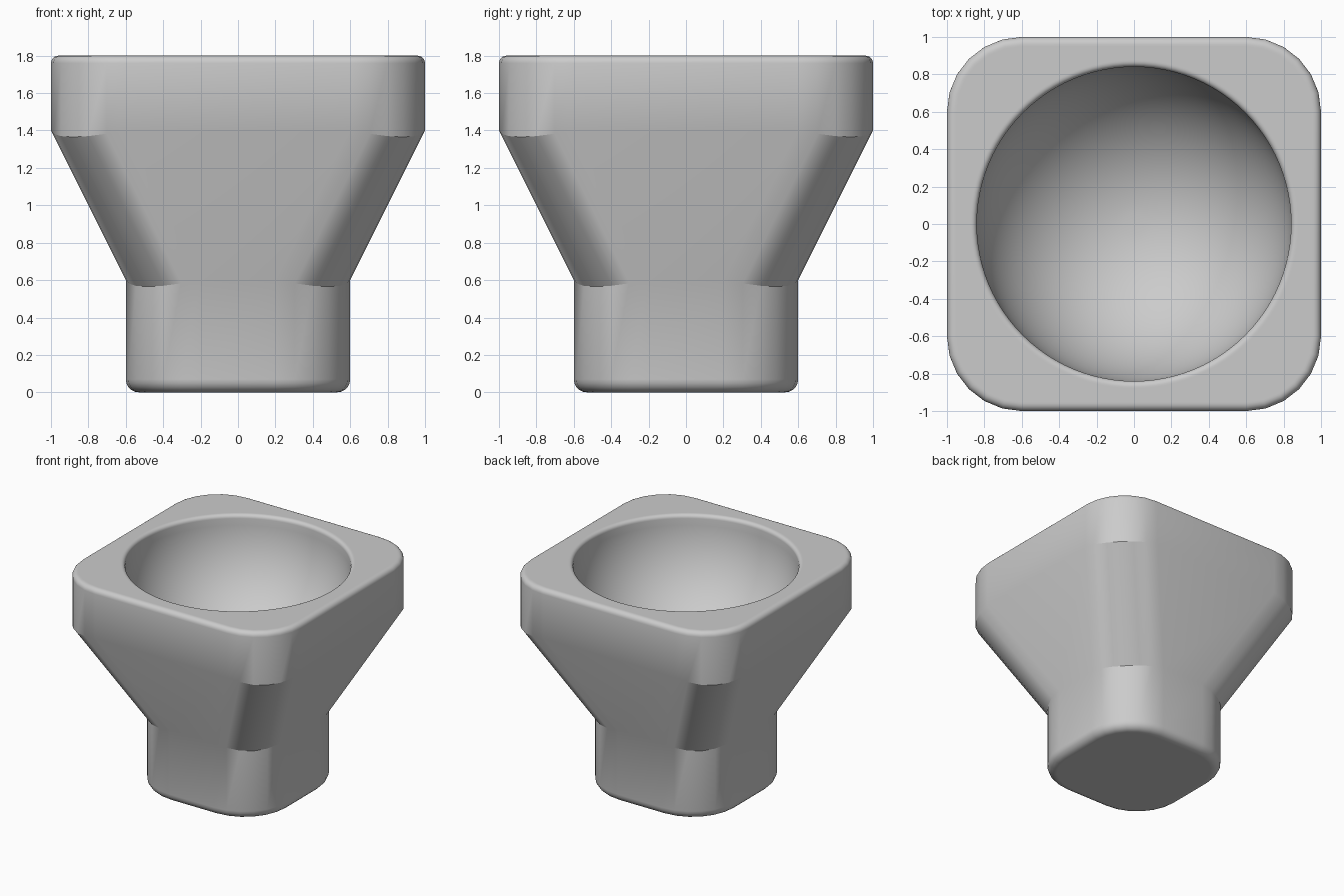
import bpy, bmesh
from math import sin, cos, pi, radians

if "Cube" in bpy.data.objects:
    bpy.data.objects.remove(bpy.data.objects["Cube"])

CORNER = 0.4      # plan radius of the rounded corners
SEGMENTS = 6      # facets per corner
ROUND = 96        # facets round the bowl
bm = bmesh.new()


def square_ring(half, inset, z, dip=0.0):
    """Rounded square, shrunk by inset; dip lowers the corner middles."""
    ring = []
    for quarter in range(4):
        for i in range(SEGMENTS + 1):
            a = pi / 2 * (quarter + i / SEGMENTS)
            sx = 1 if quarter in (0, 3) else -1
            sy = 1 if quarter in (0, 1) else -1
            r = CORNER - inset
            c = half - CORNER
            ring.append(bm.verts.new((sx * c + r * cos(a), sy * c + r * sin(a),
                                      z - dip * abs(sin(2 * a)))))
    return ring


def circle_ring(r, z):
    return [bm.verts.new((r * cos(2 * pi * i / ROUND), r * sin(2 * pi * i / ROUND), z))
            for i in range(ROUND)]


def loft(rings):
    for a, b in zip(rings, rings[1:]):
        n = len(a)
        for i in range(n):
            bm.faces.new((a[i], a[(i + 1) % n], b[(i + 1) % n], b[i]))


def loop_edges(ring):
    return [bm.edges.get((ring[i - 1], ring[i])) for i in range(len(ring))]


# Outer shell: rounded foot, neck, flare, rim block, rounded top edge
steps = [radians(a) for a in (0, 18, 36, 54, 72, 90)]
low, high = 0.07, 0.04
shell = [square_ring(0.6, low + 0.01, 0)]
shell += [square_ring(0.6, low * (1 - sin(a)), low * (1 - cos(a))) for a in steps]
shell += [square_ring(0.6, 0, 0.6, 0.035), square_ring(1, 0, 1.4, 0.035)]
shell += [square_ring(1, high * (1 - cos(a)), 1.8 - high * (1 - sin(a))) for a in steps]
shell.append(square_ring(1, high + 0.01, 1.8))
loft(shell)
bm.faces.new(shell[0])

# Bowl: softened lip running into a hemisphere
lip, radius = 0.03, 0.84
bowl = [circle_ring(radius + lip + 0.008, 1.8)]
bowl += [circle_ring(radius + lip * (1 - sin(a)), 1.8 - lip * (1 - cos(a))) for a in steps]
levels = 24
bowl += [circle_ring(radius * cos(pi / 2 * i / levels),
                     1.8 - lip - radius * sin(pi / 2 * i / levels))
         for i in range(1, levels)]
loft(bowl)
bm.faces.new(bowl[-1])

# Flat top between the outer edge and the lip
bmesh.ops.triangle_fill(bm, use_beauty=True,
                        edges=loop_edges(shell[-1]) + loop_edges(bowl[0]))
bmesh.ops.recalc_face_normals(bm, faces=bm.faces[:])

mesh = bpy.data.meshes.new("square_funnel_bowl")
bm.to_mesh(mesh)
bm.free()
body = bpy.data.objects.new("square_funnel_bowl", mesh)
bpy.context.collection.objects.link(body)

grey = bpy.data.materials.new("plain_grey")
grey.use_nodes = True
colour = (0.6, 0.6, 0.6, 1)
grey.diffuse_color = colour
grey.node_tree.nodes["Principled BSDF"].inputs["Base Color"].default_value = colour
mesh.materials.append(grey)

bpy.context.view_layer.objects.active = body
body.select_set(True)
bpy.ops.object.shade_smooth_by_angle(angle=radians(30))
